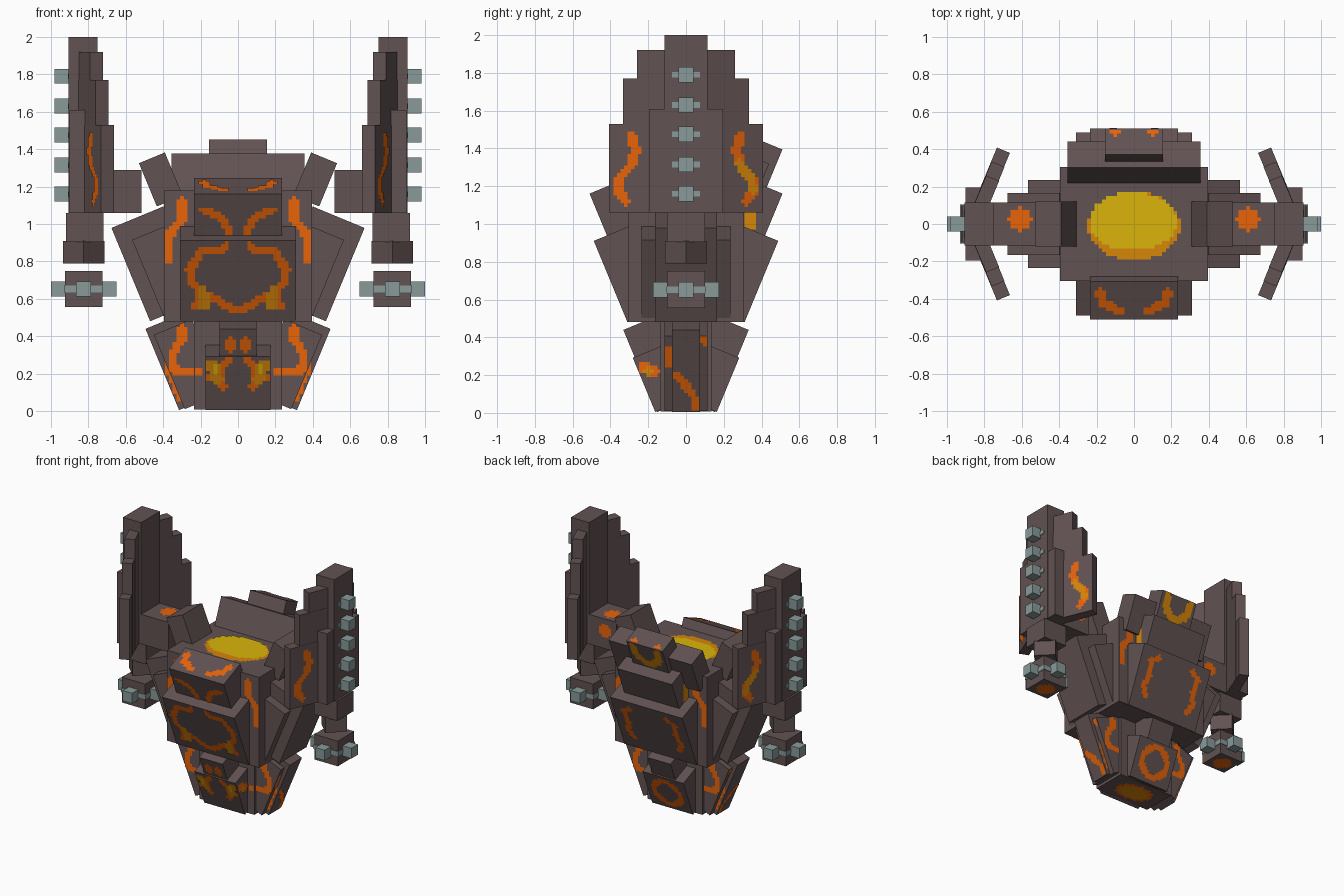
import bpy, bmesh, math
from mathutils import Matrix, Vector

old = bpy.data.objects.get("Cube")
if old:
    bpy.data.objects.remove(old, do_unlink=True)


def material(name, rgb):
    lin = [((c / 255 + 0.055) / 1.055) ** 2.4 for c in rgb] + [1]
    m = bpy.data.materials.new(name)
    m.use_nodes = True
    m.diffuse_color = lin
    m.node_tree.nodes["Principled BSDF"].inputs["Base Color"].default_value = lin
    return m


ROCK = material("dark rock", (98, 82, 82))
STEEL = material("grey teal", (136, 154, 153))
ORANGE = material("lava orange", (246, 106, 10))
AMBER = material("lava amber", (214, 134, 8))
YELLOW = material("lava yellow", (218, 180, 10))

SIN, COS = math.sin(math.radians(22.5)), math.cos(math.radians(22.5))
CELL = 0.02
FRONT, BACK, LEFT, RIGHT = -90, 90, 0, 180
X, Y, Z = Vector((1, 0, 0)), Vector((0, 1, 0)), Vector((0, 0, 1))


def frame(o, u, v, n):
    """Matrix whose axes are u (across), v (up) and n (outward) at point o."""
    m = Matrix((u, v, n)).transposed().to_4x4()
    m.translation = Vector(o)
    return m


def leaning(azimuth, r, z):
    """Frame on the outer face of a slab that leans outward by 22.5 degrees."""
    a = math.radians(azimuth)
    d, u = Vector((math.cos(a), math.sin(a), 0)), Vector((-math.sin(a), math.cos(a), 0))
    return frame(d * r + Z * z, u, d * SIN + Z * COS, d * COS - Z * SIN)


def finish(name, bm, mat):
    me = bpy.data.meshes.new(name)
    bm.to_mesh(me)
    bm.free()
    me.materials.append(mat)
    bpy.context.collection.objects.link(bpy.data.objects.new(name, me))


def boxes(name, mat, ranges, m=Matrix()):
    """One object from boxes given as (x0, x1, y0, y1, z0, z1) in frame m."""
    bm = bmesh.new()
    for x0, x1, y0, y1, z0, z1 in ranges:
        size = Matrix.Diagonal((x1 - x0, y1 - y0, z1 - z0, 1))
        mid = Matrix.Translation(((x0 + x1) / 2, (y0 + y1) / 2, (z0 + z1) / 2))
        bmesh.ops.create_cube(bm, size=1, matrix=m @ mid @ size)
    bmesh.ops.recalc_face_normals(bm, faces=bm.faces)
    finish(name, bm, mat)


def slab(name, azimuth, r, z, width, length, thick):
    m = leaning(azimuth, r, z)
    boxes(name, ROCK, [(-width / 2, width / 2, 0, length, -thick, 0)], m)
    return m


def cells(name, mat, m, squares, lift):
    """Blocky painted patch just above the face that frame m lies on."""
    bm = bmesh.new()
    corners = [(-0.5, -0.5), (0.5, -0.5), (0.5, 0.5), (-0.5, 0.5)]
    if m.determinant() < 0:
        corners.reverse()
    for i, j in sorted(squares):
        bm.faces.new([bm.verts.new(m @ Vector(((i + a) * CELL, (j + b) * CELL, lift)))
                      for a, b in corners])
    bmesh.ops.remove_doubles(bm, verts=bm.verts, dist=0.001)
    finish(name, bm, mat)


def streak(name, m, path, mat=ORANGE, signs=(1, -1), lift=0.004, brush=0.022):
    """Painted line along a path in a frame, optionally mirrored across u."""
    found = set()
    for (x0, y0), (x1, y1) in zip(path, path[1:]):
        for k in range(31):
            x, y = x0 + (x1 - x0) * k / 30, y0 + (y1 - y0) * k / 30
            for i in range(int(x / CELL) - 3, int(x / CELL) + 4):
                for j in range(int(y / CELL) - 3, int(y / CELL) + 4):
                    if math.hypot(i * CELL - x, j * CELL - y) <= brush:
                        found.update((s * i, j) for s in signs)
    cells(name, mat, m, found, lift)


def pool(name, mat, m, rx, ry, lift=0.004, cx=0, cy=0):
    cells(name, mat, m, {(i, j) for i in range(-40, 41) for j in range(-20, 21)
                         if ((i * CELL - cx) / rx) ** 2 + ((j * CELL - cy) / ry) ** 2 <= 1}, lift)


# Central blocks with molten pools on top and underneath
boxes("lower_core", ROCK, [(-0.235, 0.235, -0.135, 0.135, 0.008, 0.5)])
boxes("upper_core", ROCK, [(-0.395, 0.395, -0.305, 0.305, 0.48, 1.18)])
top = frame((0, 0, 1.18), X, Y, Z)
pool("molten_pool_rim", AMBER, top, 0.245, 0.185, cy=-0.01)
pool("molten_pool", YELLOW, top, 0.235, 0.155, 0.007, -0.005, 0.015)
under = frame((0, 0, 0.008), X, -Y, -Z)
pool("underside_glow_rim", ORANGE, under, 0.15, 0.1)
pool("underside_glow", AMBER, under, 0.12, 0.08, 0.006)

# Front and back armour
for side, az in (("front", FRONT), ("back", BACK)):
    tall = slab(side + "_lower_slab", az, 0.152, 0.005, 0.2, 0.47, 0.26)
    low = slab(side + "_lower_plate", az, 0.163, 0.005, 0.35, 0.31, 0.22)
    main = slab(side + "_main_slab", az, 0.31, 0.48, 0.62, 0.466, 0.2)
    brow = slab(side + "_brow_block", az, 0.415, 0.93, 0.47, 0.25, 0.22)
    if side == "front":
        streak("front_upper_crack", tall, [(0.04, 0.41), (0.04, 0.35)])
        streak("front_lower_lava", low, [(0.05, 0.29), (0.09, 0.25), (0.1, 0.2), (0.08, 0.14)])
        streak("front_lower_branch", low, [(0.15, 0.19), (0.09, 0.2)])
        streak("front_lower_embers", low, [(0.15, 0.27), (0.12, 0.24), (0.11, 0.18)], AMBER,
               lift=0.006, brush=0.03)
        streak("front_lower_sparks", low, [(0.12, 0.25), (0.12, 0.22)], YELLOW, lift=0.008, brush=0.015)
        streak("front_ring_lava", main,
               [(0.06, 0.45), (0.08, 0.41), (0.2, 0.41), (0.22, 0.35), (0.26, 0.31), (0.25, 0.23),
                (0.2, 0.17), (0.11, 0.13), (0.07, 0.09), (0, 0.07)])
        streak("front_ring_tail", main, [(0.2, 0.17), (0.23, 0.08)])
        streak("front_ring_embers", main, [(0.19, 0.19), (0.18, 0.09)], AMBER, lift=0.006, brush=0.027)
        streak("front_brow_lava", brow, [(0.19, 0.16), (0.11, 0.13), (0.07, 0.09), (0.05, 0.03)])
        ledge = frame(brow @ Vector((0, 0.25, 0)), X, Y * COS + Z * SIN, Z * COS - Y * SIN)
        streak("front_brow_top_lava", ledge, [(0.18, 0.16), (0.17, 0.1), (0.08, 0.05)], brush=0.025)
    else:
        streak("back_lower_lava", low,
               [(0, 0.27), (0.05, 0.26), (0.1, 0.21), (0.11, 0.12), (0.05, 0.06), (0, 0.05)])
        streak("back_main_lava", main,
               [(0.16, 0.4), (0.22, 0.36), (0.2, 0.25), (0.23, 0.18), (0.19, 0.1)])

# Tall rim at the back of the pool
slab("back_rim_wide", BACK, 0.337, 1.07, 0.71, 0.27, 0.15)
rim = slab("back_rim_tall", BACK, 0.407, 1.145, 0.31, 0.27, 0.15)
streak("back_rim_lava", rim, [(0.11, 0.24), (0.09, 0.15), (0.04, 0.11), (0, 0.11)], AMBER, brush=0.03)
rim_top = frame(rim @ Vector((0, 0.27, 0)), X, Y * COS - Z * SIN, Y * SIN + Z * COS)
streak("back_rim_top_lava", rim_top, [(0.1, -0.025), (0.09, -0.02)])

# Cracks on the corners of the upper block and on the lower core
for side, u, n in (("front", X, -Y), ("back", -X, Y)):
    streak(side + "_corner_lava", frame(n * 0.305, u, Z, n),
           [(0.3, 1.12), (0.3, 1.02), (0.36, 0.96), (0.37, 0.81)])
streak("lower_core_lava", frame((0, -0.135, 0), X, Z, -Y), [(0.2, 0.2), (0.215, 0.21)], brush=0.02)

for side, az, s in (("left", LEFT, 1), ("right", RIGHT, -1)):
    # Side armour
    tall = slab(side + "_lower_slab", az, 0.315, 0.005, 0.15, 0.47, 0.25)
    low = slab(side + "_lower_plate", az, 0.285, 0.01, 0.23, 0.43, 0.22)
    streak(side + "_lower_lava", tall, [(-0.05 * s, 0.21), (-0.02 * s, 0.17), (0.02 * s, 0.13),
                                        (0.05 * s, 0.07), (0.05 * s, 0.03)], signs=(1,))
    streak(side + "_lower_crack", low, [(-0.093 * s, 0.35), (-0.093 * s, 0.27)], signs=(1,))
    streak(side + "_lower_spark", low, [(0.093 * s, 0.41), (0.095 * s, 0.4)], signs=(1,))
    slab(side + "_main_slab", az, 0.47, 0.48, 0.33, 0.54, 0.3)
    slab(side + "_main_plate", az, 0.39, 0.49, 0.47, 0.46, 0.2)
    slab(side + "_rim", az, 0.434, 1.094, 0.24, 0.25, 0.15)
    for face, fy in (("front", -1), ("back", 1)):
        streak(f"{side}_{face}_edge_lava", frame((0, fy * 0.115, 0), X * s, Z, Y * fy),
               [(0.3, 0.44), (0.3, 0.38), (0.345, 0.32), (0.34, 0.22), (0.25, 0.21)], signs=(1,))
        streak(f"{side}_{face}_edge_crack", frame((0, fy * 0.075, 0), X * s, Z, Y * fy),
               [(0.375, 0.24), (0.365, 0.2), (0.325, 0.12), (0.31, 0.07)], signs=(1,))
    # Glow on the flanks of the front plate and of the back brow block
    flank = frame((s * 0.175, 0, 0), Y, Z, X * s)
    streak(side + "_plate_flank_lava", flank, [(-0.22, 0.24), (-0.17, 0.22)], signs=(1,), brush=0.03)
    streak(side + "_plate_flank_ember", flank, [(-0.2, 0.22), (-0.2, 0.21)], AMBER, (1,), 0.006)
    streak(side + "_brow_flank_lava", frame((s * 0.235, 0, 0), Y, Z, X * s),
           [(0.34, 1.09), (0.35, 1.03), (0.34, 0.99)], AMBER, (1,), brush=0.03)

    # Shoulder and shield spine, in a frame mirrored for each side
    m = Matrix.Diagonal((s, 1, 1, 1))
    boxes(side + "_shoulder", ROCK, [(0.515, 0.76, -0.115, 0.115, 1.06, 1.29)], m)
    pool(side + "_shoulder_lava", ORANGE, frame((s * 0.61, 0.025, 1.29), X * s, Y, Z), 0.06, 0.06)
    pool(side + "_shoulder_back_lava", ORANGE, frame((s * 0.61, 0.115, 1.2), X * s, Z, Y), 0.05, 0.05)
    boxes(side + "_shield_spine", ROCK, [(0.75, 0.905, -0.115, 0.115, 1.06, 2.0)], m)
    boxes(side + "_shield_rib", ROCK, [(0.79, 0.9, -0.195, 0.195, 1.06, 1.61)], m)

    # Stepped shield wings, swept inward
    for end, sy in (("front", -1), ("back", 1)):
        wing = frame((s * 0.84, sy * 0.15, 0), Vector((-s * SIN, sy * COS, 0)), Z,
                     Vector((s * COS, sy * SIN, 0)))
        for i, (reach, height) in enumerate(((0.28, 1.53), (0.2, 1.77), (0.12, 1.92))):
            boxes(f"{side}_{end}_wing_{i + 1}", ROCK,
                  [(-0.04, reach, 1.06, height, -0.075 - 0.002 * i, -0.002 * i)], wing)
        streak(f"{side}_{end}_wing_lava", wing,
               [(0.15, 1.47), (0.12, 1.39), (0.15, 1.31), (0.22, 1.24), (0.22, 1.17), (0.18, 1.12)],
               signs=(1,), brush=0.027)
        if end == "back":
            streak(f"{side}_wing_ember", wing, [(0.14, 1.32), (0.2, 1.25), (0.22, 1.18)], AMBER, (1,),
                   0.006, 0.027)

    # Studs on the shield
    heights = (1.16, 1.315, 1.475, 1.63, 1.79)
    boxes(side + "_shield_studs", STEEL,
          [(0.9, 0.98, -0.04, 0.04, z - 0.04, z + 0.04) for z in heights], m)
    boxes(side + "_stud_bands", STEEL,
          [(0.9, 0.91, -0.075, 0.075, z - 0.015, z + 0.015) for z in heights], m)

    # Forearm, turned wrist and floating fist
    boxes(side + "_forearm", ROCK, [(0.72, 0.92, -0.1, 0.1, 0.905, 1.06)], m)
    turn = Matrix.Translation((s * 0.825, 0, 0)) @ Matrix.Rotation(math.radians(45), 4, 'Z')
    boxes(side + "_wrist", ROCK, [(-0.078, 0.078, -0.078, 0.078, 0.79, 0.91)], turn)
    boxes(side + "_fist", ROCK, [(0.725, 0.925, -0.1, 0.1, 0.555, 0.75)], m)
    boxes(side + "_fist_band", STEEL, [(0.721, 0.929, -0.104, 0.104, 0.635, 0.67)], m)
    boxes(side + "_fist_studs", STEEL,
          [(0.825 + dx - 0.04, 0.825 + dx + 0.04, dy - 0.04, dy + 0.04, 0.612, 0.692)
           for dx, dy in ((0.135, 0), (-0.135, 0), (0, 0.135), (0, -0.135))], m)
    pool(side + "_fist_glow", ORANGE, frame((s * 0.825, 0, 0.555), X, -Y, -Z), 0.065, 0.065)
